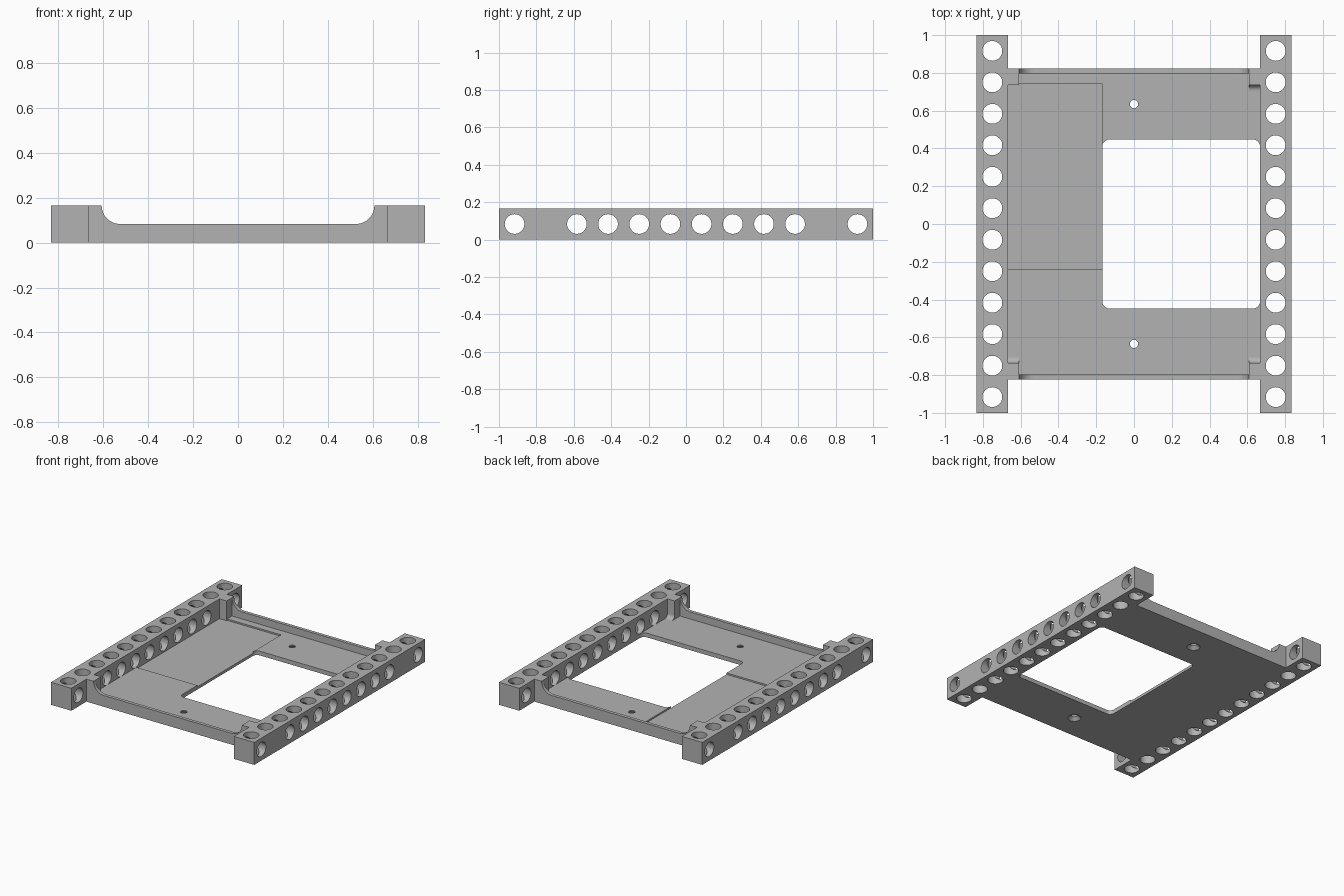
import bpy, bmesh, math
from mathutils import Matrix, Vector

cube = bpy.data.objects.get("Cube")
if cube:
    bpy.data.objects.remove(cube, do_unlink=True)

# Dimensions
PITCH = 1 / 6
HALF_X, INNER = 5 / 6, 4 / 6
FLOOR, POCKET, LIP = 0.031, 0.02, PITCH / 2
EDGE, LIP_IN, BLOCK_IN, BLOCK_X = 0.823, 0.798, 0.735, 0.608
HOLE_R = 0.0525

grey = bpy.data.materials.new("plain grey")
grey.use_nodes = True
grey.diffuse_color = (0.45, 0.45, 0.45, 1)
grey.node_tree.nodes["Principled BSDF"].inputs["Base Color"].default_value = grey.diffuse_color


def add(name, bm):
    bmesh.ops.recalc_face_normals(bm, faces=bm.faces)
    mesh = bpy.data.meshes.new(name)
    bm.to_mesh(mesh)
    bm.free()
    mesh.materials.append(grey)
    obj = bpy.data.objects.new(name, mesh)
    bpy.context.collection.objects.link(obj)
    return obj


def prism(name, points, axis, lo, hi):
    """Extrude a 2D outline along x, y or z."""
    place = {"x": lambda a, b, t: (t, a, b),
             "y": lambda a, b, t: (a, t, b),
             "z": lambda a, b, t: (a, b, t)}[axis]
    bm = bmesh.new()
    face = bm.faces.new([bm.verts.new(place(a, b, lo)) for a, b in points])
    new = bmesh.ops.extrude_face_region(bm, geom=[face])["geom"]
    shift = Vector(place(0, 0, hi - lo))
    bmesh.ops.translate(bm, vec=shift, verts=[v for v in new if isinstance(v, bmesh.types.BMVert)])
    return add(name, bm)


def rect(a0, a1, b0, b1):
    return [(a0, b0), (a1, b0), (a1, b1), (a0, b1)]


def arc(cx, cy, r, start, end, steps=8):
    angles = [math.radians(start + (end - start) * i / steps) for i in range(steps + 1)]
    return [(cx + r * math.cos(a), cy + r * math.sin(a)) for a in angles]


def drills(name, centres, r1, r2, depth, turn=Matrix()):
    """A row of round cutters."""
    bm = bmesh.new()
    for c in centres:
        bmesh.ops.create_cone(bm, cap_ends=True, segments=40, radius1=r1, radius2=r2,
                              depth=depth, matrix=Matrix.Translation(c) @ turn)
    return add(name, bm)


def cut(obj, *cutters):
    for c in cutters:
        c.hide_render = True
        mod = obj.modifiers.new("cut", "BOOLEAN")
        mod.operation, mod.solver, mod.object = "DIFFERENCE", "EXACT", c
    graph = bpy.context.evaluated_depsgraph_get()
    mesh = bpy.data.meshes.new_from_object(obj.evaluated_get(graph))
    obj.modifiers.clear()
    obj.data = mesh
    for c in cutters:
        bpy.data.objects.remove(c, do_unlink=True)


parts = []

# Side beams drilled both ways; side holes skip the second place from each end
for side, s in (("left", 1), ("right", -1)):
    x = s * (INNER + HALF_X) / 2
    beam = prism(side + "_beam", rect(x - PITCH / 2, x + PITCH / 2, -1, 1), "z", 0, PITCH)
    rows = [(i - 5.5) * PITCH for i in range(12)]
    upright = drills("upright_drills", [(x, y, PITCH / 2) for y in rows], HOLE_R, HOLE_R, 0.4)
    cross = drills("cross_drills", [(x, y, PITCH / 2) for i, y in enumerate(rows) if i not in (1, 10)],
                   HOLE_R, HOLE_R, 0.4, Matrix.Rotation(math.pi / 2, 4, "Y"))
    cut(beam, upright, cross)
    parts.append(beam)

# Base plate with window, shallow pocket and two countersunk screw holes
plate = prism("base_plate", rect(-INNER, INNER, -EDGE, EDGE), "z", 0, FLOOR)
wx, wy, r = -PITCH, 0.447, 0.035
outline = (arc(INNER - r, wy - r, r, 0, 90) + arc(wx + r, wy - r, r, 90, 180)
           + arc(wx + r, r - wy, r, 180, 270) + arc(INNER - r, r - wy, r, 270, 360))
window = prism("window_cutter", outline, "z", -0.1, 0.1)
pocket = prism("pocket_cutter", rect(-0.7, wx, -0.237, 0.742), "z", POCKET, 0.1)
screws = [(0, y, 0) for y in (-0.635, 0.635)]
bores = drills("bore_cutter", screws, 0.022, 0.022, 0.2)
sinks = drills("countersink_cutter", screws, 0.068, 0.022, 0.046)
cut(plate, pocket, window, bores, sinks)
parts.append(plate)

# End lips with a low middle and curved rises to the beams
for end, s in (("back", 1), ("front", -1)):
    profile = ([(-INNER, 0), (INNER, 0), (INNER, PITCH), (BLOCK_X, PITCH)]
               + arc(BLOCK_X - LIP, PITCH, LIP, 0, -90)[1:]
               + arc(LIP - BLOCK_X, PITCH, LIP, 270, 180) + [(-INNER, PITCH)])
    lo, hi = sorted((s * LIP_IN, s * EDGE))
    parts.append(prism(end + "_lip", profile, "y", lo, hi))

    # Corner blocks, filleted at the foot except beside the pocket
    for side, t in (("left", 1), ("right", -1)):
        f = 0.03
        foot = arc(BLOCK_IN - f, FLOOR + f, f, 0, -90)
        if (s, t) == (1, -1):
            foot = [(BLOCK_IN, POCKET)]
        yz = [(LIP_IN, 0), (LIP_IN, PITCH), (BLOCK_IN, PITCH)] + foot + [(foot[-1][0], 0)]
        lo, hi = sorted((t * BLOCK_X, t * INNER))
        parts.append(prism(f"{end}_{side}_corner_block", [(s * y, z) for y, z in yz], "x", lo, hi))

# Smooth the round bores, keep the edges sharp
bpy.ops.object.select_all(action="DESELECT")
for p in parts:
    p.select_set(True)
bpy.context.view_layer.objects.active = parts[0]
bpy.ops.object.shade_smooth_by_angle(angle=math.radians(30))
